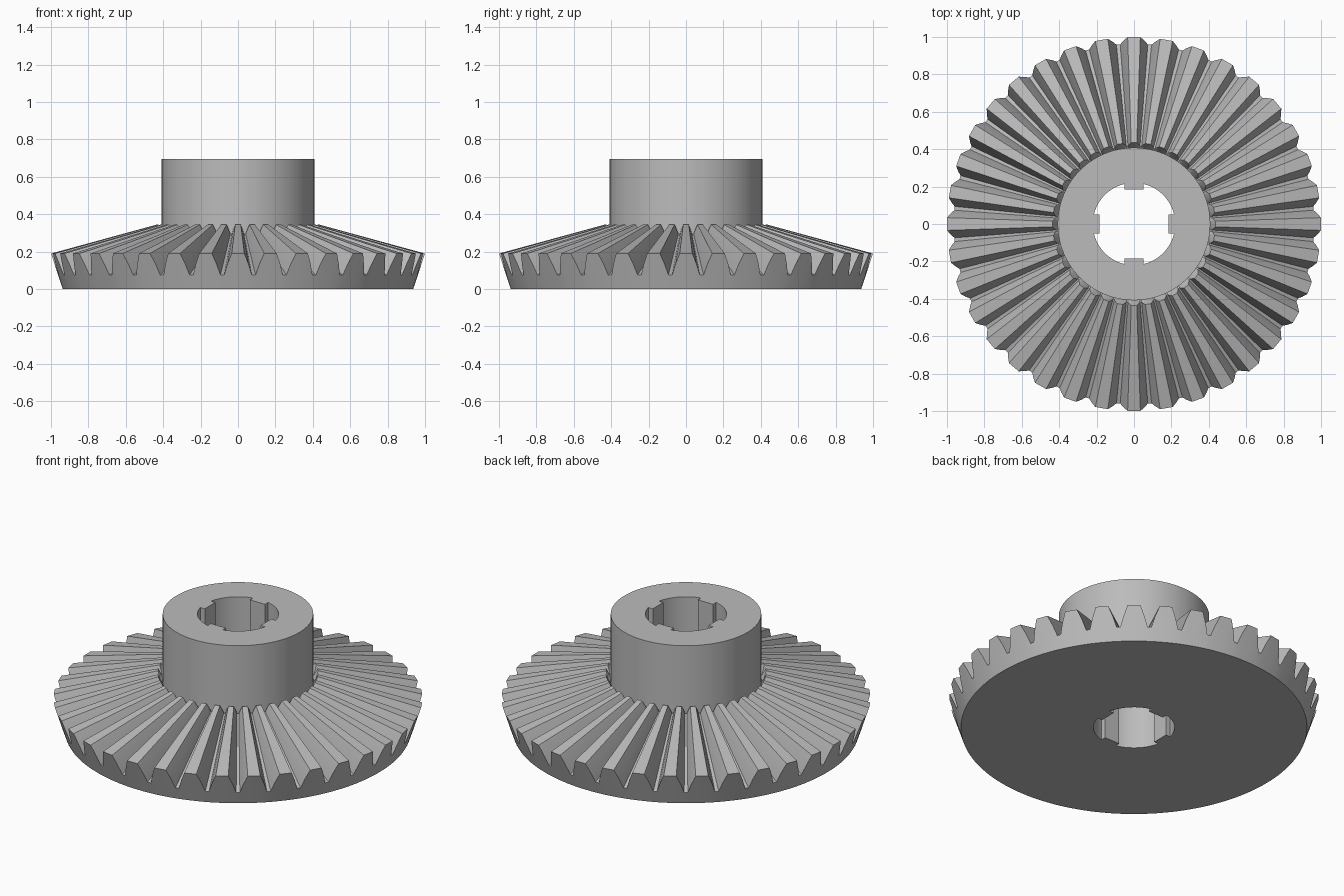
import bpy, bmesh, math
from mathutils import Vector, Matrix

if "Cube" in bpy.data.objects:
    bpy.data.objects.remove(bpy.data.objects["Cube"], do_unlink=True)

TEETH = 36
APEX = 0.463          # height where all tooth lines meet on the axis
INNER = 0.435         # scale of the inner tooth end toward the apex
HUB_R, HUB_TOP = 0.408, 0.695
BORE_R, KEY_R, KEY_HALF = 0.22, 0.185, 0.05

steel = bpy.data.materials.new("steel grey")
steel.use_nodes = True
grey = (0.5, 0.5, 0.5, 1)
steel.diffuse_color = grey
steel.node_tree.nodes["Principled BSDF"].inputs["Base Color"].default_value = grey


def polar(r, a, z):
    return Vector((r * math.cos(a), r * math.sin(a), z))


# Half tooth section at the outer end: half width, radius, height
half = [(0.074, 0.963, 0.075), (0.057, 0.981, 0.132), (0.034, 1.0, 0.19)]
section = [(-w, r, z) for w, r, z in half] + [(w, r, z) for w, r, z in reversed(half)]

angles, outer = [], []
for i in range(TEETH):
    for w, r, z in section:
        a = math.tau * i / TEETH + w / r
        angles.append(a)
        outer.append(polar(r, a, z))

apex = Vector((0, 0, APEX))
inner = [apex + (p - apex) * INNER for p in outer]

# Bore outline with four keys pointing inward
start = math.asin(KEY_HALF / BORE_R)
quarter = [Vector((KEY_R, -KEY_HALF, 0)), Vector((KEY_R, KEY_HALF, 0))]
ARC = 16
for j in range(ARC + 1):
    quarter.append(polar(BORE_R, start + (math.pi / 2 - 2 * start) * j / ARC, 0))
bore = [Matrix.Rotation(k * math.pi / 2, 3, 'Z') @ p for k in range(4) for p in quarter]

bm = bmesh.new()


def ring(points):
    return [bm.verts.new(p) for p in points]


def bridge(a, b):
    n = len(a)
    for i in range(n):
        j = (i + 1) % n
        bm.faces.new((a[i], a[j], b[j], b[i]))


def cap(a, b):
    edges = []
    for loop in (a, b):
        for i, v in enumerate(loop):
            w = loop[(i + 1) % len(loop)]
            edges.append(bm.edges.get((v, w)) or bm.edges.new((v, w)))
    bmesh.ops.triangle_fill(bm, edges=edges, use_beauty=True)


# Outer shell: back cone, teeth, inner tooth ends, hub wall
shell = [
    ring(polar(0.938, a, 0) for a in angles),
    ring(outer),
    ring(inner),
    ring(polar(HUB_R, a, 0.29) for a in angles),
    ring(polar(HUB_R, a, HUB_TOP) for a in angles),
]
for lower, upper in zip(shell, shell[1:]):
    bridge(lower, upper)

# Keyed bore and the two flat ends
bore_low = ring(bore)
bore_high = ring(p + Vector((0, 0, HUB_TOP)) for p in bore)
bridge(bore_low, bore_high)
cap(shell[0], bore_low)
cap(shell[-1], bore_high)
bmesh.ops.recalc_face_normals(bm, faces=bm.faces[:])

mesh = bpy.data.meshes.new("bevel_gear")
bm.to_mesh(mesh)
bm.free()
mesh.materials.append(steel)
gear = bpy.data.objects.new("bevel_gear", mesh)
bpy.context.collection.objects.link(gear)

bpy.ops.object.select_all(action='DESELECT')
gear.select_set(True)
bpy.context.view_layer.objects.active = gear
bpy.ops.object.shade_smooth_by_angle(angle=math.radians(25))
